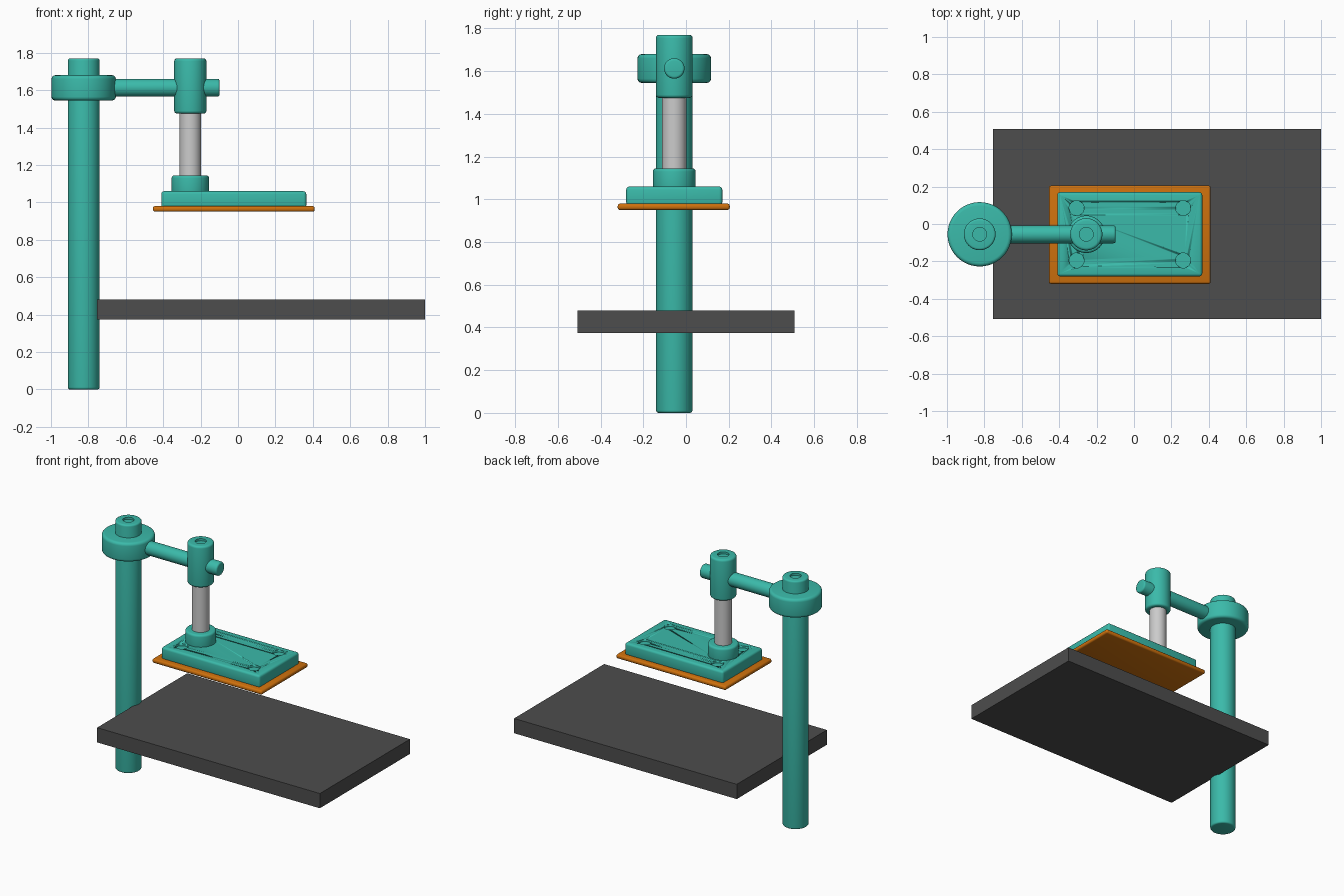
import bpy, bmesh, math
from mathutils import Matrix, Vector

cube = bpy.data.objects.get("Cube")
if cube:
    bpy.data.objects.remove(cube, do_unlink=True)

POST_X, ROD_X, AXIS_Y = -0.825, -0.255, -0.055


def material(name, rgb):
    m = bpy.data.materials.new(name)
    m.use_nodes = True
    m.diffuse_color = (*rgb, 1)
    m.node_tree.nodes["Principled BSDF"].inputs["Base Color"].default_value = (*rgb, 1)
    return m


teal = material("teal paint", (0.043, 0.49, 0.40))
steel = material("light steel", (0.60, 0.60, 0.60))
orange = material("orange pad", (0.62, 0.165, 0.004))
charcoal = material("charcoal table", (0.075, 0.075, 0.075))


def finish(bm, name, mat, angle=35):
    bmesh.ops.recalc_face_normals(bm, faces=bm.faces)
    mesh = bpy.data.meshes.new(name)
    bm.to_mesh(mesh)
    bm.free()
    ob = bpy.data.objects.new(name, mesh)
    bpy.context.collection.objects.link(ob)
    mesh.materials.append(mat)
    bpy.ops.object.select_all(action='DESELECT')
    ob.select_set(True)
    bpy.context.view_layer.objects.active = ob
    bpy.ops.object.shade_smooth_by_angle(angle=math.radians(angle))
    return ob


def turned(name, mat, base, radius, length, edge=0.0, dimple=0.0, tilt=None):
    """Solid of revolution with rounded rims and an optional shallow dimple on top."""
    prof = [(0, 0)]
    if edge:
        arc = [math.radians(22.5 * i) for i in range(5)]
        prof += [(radius - edge + edge * math.sin(a), edge - edge * math.cos(a)) for a in arc]
        prof += [(radius - edge + edge * math.cos(a), length - edge + edge * math.sin(a)) for a in arc]
    else:
        prof += [(radius, 0), (radius, length)]
    if dimple:
        prof += [(dimple, length), (dimple, length - 0.015), (0, length - 0.015)]
    else:
        prof += [(0, length)]
    bm = bmesh.new()
    verts = [bm.verts.new((r, 0, z)) for r, z in prof]
    edges = [bm.edges.new(pair) for pair in zip(verts, verts[1:])]
    bmesh.ops.spin(bm, geom=verts + edges, axis=(0, 0, 1), cent=(0, 0, 0),
                   angle=math.tau, steps=48, use_merge=True)
    bmesh.ops.remove_doubles(bm, verts=bm.verts, dist=1e-5)
    if tilt:
        bm.transform(tilt)
    bm.transform(Matrix.Translation(base))
    return finish(bm, name, mat)


def slab(name, mat, low, high, edge=0.0, segments=3):
    """Box between two corners with rounded edges."""
    low, high = Vector(low), Vector(high)
    bm = bmesh.new()
    bmesh.ops.create_cube(bm, size=1)
    bm.transform(Matrix.Translation((low + high) / 2) @ Matrix.Diagonal((*(high - low), 1)))
    if edge:
        bmesh.ops.bevel(bm, geom=bm.edges[:], offset=edge, segments=segments,
                        profile=0.5, affect='EDGES')
    return finish(bm, name, mat)


# Upright post and its clamp collar
turned("post", teal, (POST_X, AXIS_Y, 0), 0.085, 1.77, 0.012, 0.037)
turned("post_collar", teal, (POST_X, AXIS_Y, 1.545), 0.172, 0.135, 0.02)

# Horizontal arm and the sleeve it passes through
turned("arm", teal, (POST_X, AXIS_Y, 1.613), 0.048, 0.727, 0.012,
       tilt=Matrix.Rotation(math.pi / 2, 4, 'Y'))
turned("rod_sleeve", teal, (ROD_X, AXIS_Y, 1.475), 0.086, 0.295, 0.015, 0.037)

# Steel rod and boss above the press plate
turned("press_rod", steel, (ROD_X, AXIS_Y, 1.08), 0.057, 0.46)
turned("rod_boss", teal, (ROD_X, AXIS_Y, 1.04), 0.1, 0.105, 0.015)

# Press plate with four shallow round pockets
plate = slab("press_plate", teal, (-0.41, -0.28, 0.97), (0.365, 0.17, 1.06), 0.015)
for sx in (-1, 1):
    for sy in (-1, 1):
        cutter = turned("pocket_cutter", teal, (-0.022 + 0.285 * sx, AXIS_Y + 0.14 * sy, 1.045),
                        0.04, 0.1)
        cutter.hide_render = True
        cut = plate.modifiers.new("pocket", 'BOOLEAN')
        cut.operation, cut.solver, cut.object = 'DIFFERENCE', 'EXACT', cutter
        bpy.context.view_layer.objects.active = plate
        bpy.ops.object.modifier_apply(modifier=cut.name)
        bpy.data.objects.remove(cutter, do_unlink=True)

# Thin pad under the plate, and the work table
slab("press_pad", orange, (-0.455, -0.32, 0.95), (0.41, 0.205, 0.98), 0.012)
slab("work_table", charcoal, (-0.755, -0.507, 0.375), (1.0, 0.507, 0.48))
